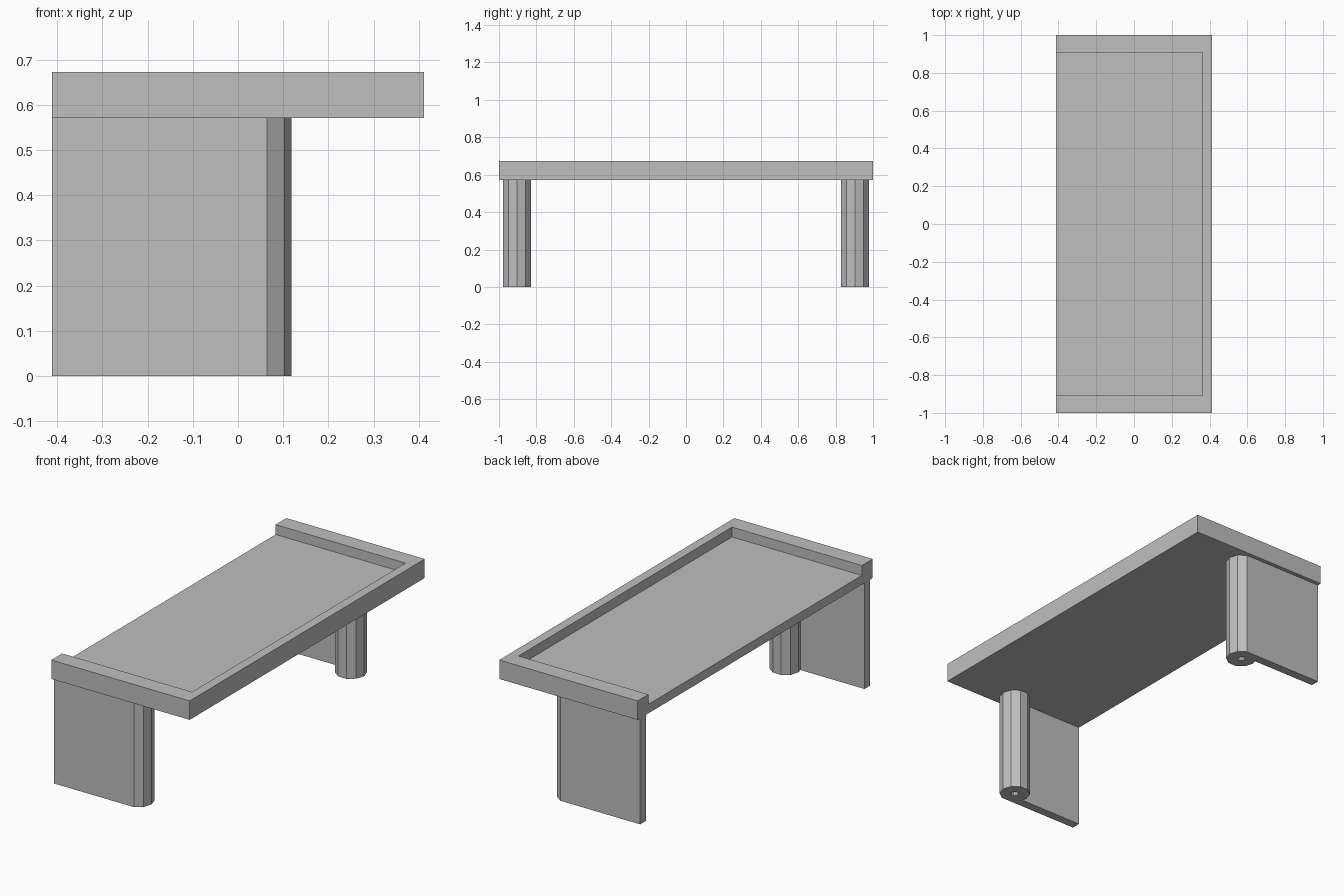
import bpy
import bmesh
from math import cos, sin, tau

if "Cube" in bpy.data.objects:
    bpy.data.objects.remove(bpy.data.objects["Cube"])

grey = bpy.data.materials.new("plain grey")
grey.use_nodes = True
colour = (0.52, 0.52, 0.52, 1)
grey.diffuse_color = colour
grey.node_tree.nodes["Principled BSDF"].inputs["Base Color"].default_value = colour

HALF_X = 0.412              # half depth of the tray
UNDERSIDE, FLOOR, RIM_TOP = 0.571, 0.62, 0.673
COLUMN_X, COLUMN_Y, RADIUS, HOLE = 0.04, 0.904, 0.078, 0.02
SIDES = 10


def finish(name, bm):
    bmesh.ops.recalc_face_normals(bm, faces=bm.faces)
    mesh = bpy.data.meshes.new(name)
    bm.to_mesh(mesh)
    bm.free()
    mesh.materials.append(grey)
    obj = bpy.data.objects.new(name, mesh)
    bpy.context.collection.objects.link(obj)
    return obj


def prism(name, outline, z0, z1):
    """Extrude a flat outline upwards."""
    bm = bmesh.new()
    base = bm.faces.new([bm.verts.new((x, y, z0)) for x, y in outline])
    top = bmesh.ops.extrude_face_region(bm, geom=[base])["geom"]
    verts = [v for v in top if isinstance(v, bmesh.types.BMVert)]
    bmesh.ops.translate(bm, verts=verts, vec=(0, 0, z1 - z0))
    return finish(name, bm)


def box(name, x0, x1, y0, y1, z0, z1):
    return prism(name, [(x0, y0), (x1, y0), (x1, y1), (x0, y1)], z0, z1)


def tube(name, x, y, z0, z1):
    """Ten-sided column with a narrow bore along its axis."""
    bm = bmesh.new()
    rings = []
    for r, z in ((RADIUS, z0), (RADIUS, z1), (HOLE, z1), (HOLE, z0)):
        rings.append([bm.verts.new((x + r * cos(tau * i / SIDES),
                                    y + r * sin(tau * i / SIDES), z))
                      for i in range(SIDES)])
    for a, b in zip(rings, rings[1:] + rings[:1]):
        for i in range(SIDES):
            j = (i + 1) % SIDES
            bm.faces.new((a[i], a[j], b[j], b[i]))
    return finish(name, bm)


# Tray: one solid with a pocket that is open along one long side
bm = bmesh.new()
inner_x, inner_y = 0.362, 0.908
xs = (-HALF_X, inner_x, HALF_X)
ys = (-1, -inner_y, inner_y, 1)
grid = [[bm.verts.new((x, y, UNDERSIDE)) for y in ys] for x in xs]
cells = [bm.faces.new((grid[i][j], grid[i + 1][j], grid[i + 1][j + 1], grid[i][j + 1]))
         for i in range(2) for j in range(3)]
top = bmesh.ops.extrude_face_region(bm, geom=cells)["geom"]
for v in top:
    if isinstance(v, bmesh.types.BMVert):
        v.co.z = FLOOR
rim = [f for f in top if isinstance(f, bmesh.types.BMFace)
       and (f.calc_center_median().x > inner_x
            or abs(f.calc_center_median().y) > inner_y)]
raised = bmesh.ops.extrude_face_region(bm, geom=rim)["geom"]
for v in raised:
    if isinstance(v, bmesh.types.BMVert):
        v.co.z = RIM_TOP
bmesh.ops.delete(bm, geom=[f for f in rim if f.is_valid], context="FACES")
bmesh.ops.dissolve_limit(bm, angle_limit=0.01, verts=bm.verts, edges=bm.edges)
finish("tray_top", bm)

# Legs: a flat panel set flush with the outer flat of a column, at each end
flat = RADIUS * sin(tau * 3 / SIDES)
for label, side in (("front", -1), ("back", 1)):
    tube(label + "_leg_column", COLUMN_X, side * COLUMN_Y, 0, UNDERSIDE)
    outer = side * (COLUMN_Y + flat)
    inner = outer - side * 0.048
    box(label + "_leg_panel", -HALF_X, COLUMN_X - RADIUS * 0.309,
        min(outer, inner), max(outer, inner), 0, UNDERSIDE)
